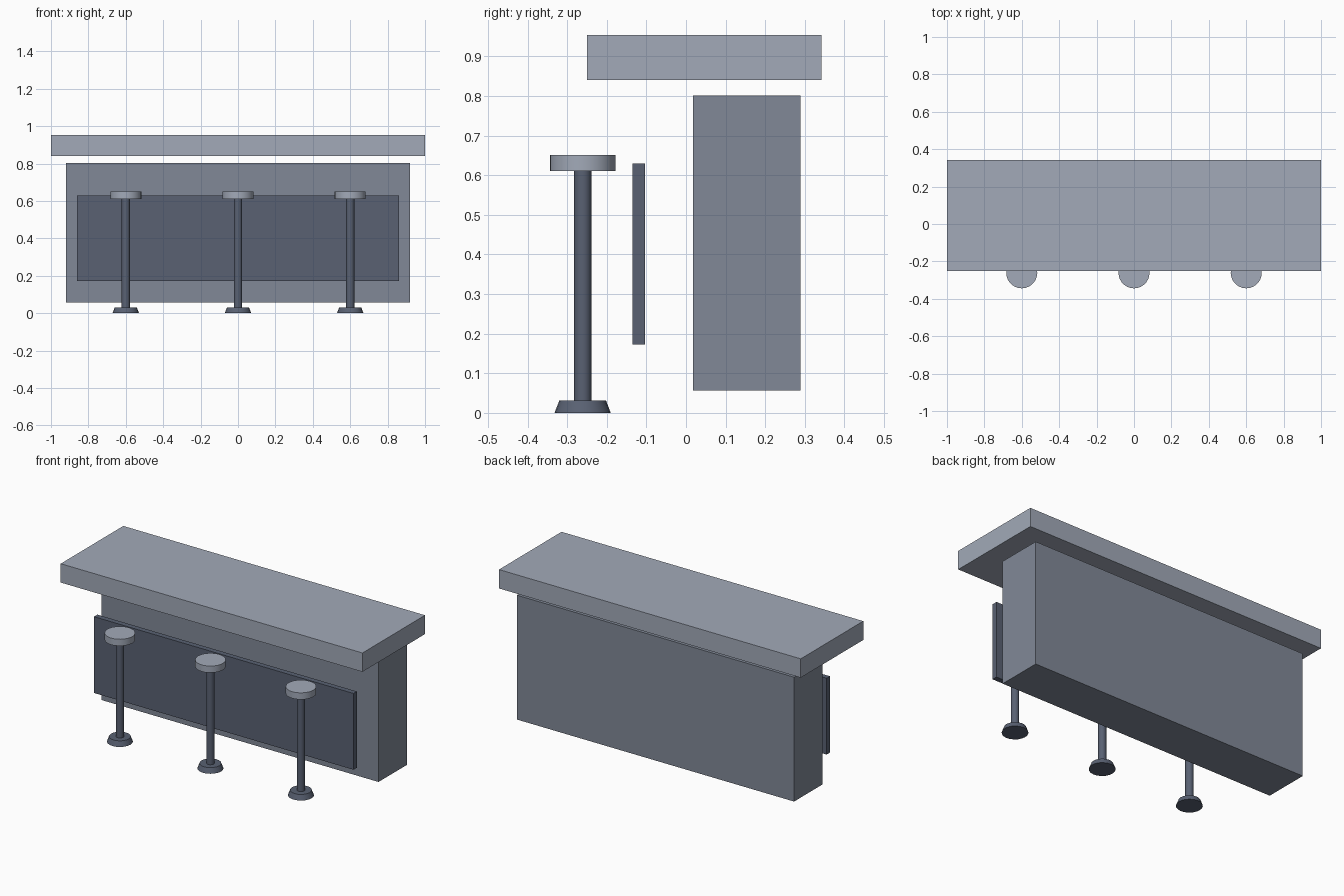
import bpy, bmesh
from math import radians
from mathutils import Matrix

if "Cube" in bpy.data.objects:
    bpy.data.objects.remove(bpy.data.objects["Cube"])


def material(name, rgb):
    mat = bpy.data.materials.new(name)
    mat.diffuse_color = (*rgb, 1)
    mat.use_nodes = True
    mat.node_tree.nodes["Principled BSDF"].inputs["Base Color"].default_value = mat.diffuse_color
    return mat


LIGHT = material("light_slate", (0.36, 0.40, 0.48))
MID = material("mid_slate", (0.22, 0.25, 0.31))
DARK = material("dark_slate", (0.10, 0.12, 0.17))


def finish(name, bm, mat, smooth=False):
    mesh = bpy.data.meshes.new(name)
    bm.to_mesh(mesh)
    bm.free()
    mesh.materials.append(mat)
    obj = bpy.data.objects.new(name, mesh)
    bpy.context.collection.objects.link(obj)
    if smooth:
        bpy.ops.object.select_all(action='DESELECT')
        obj.select_set(True)
        bpy.context.view_layer.objects.active = obj
        bpy.ops.object.shade_smooth_by_angle(angle=radians(35))
    return obj


def box(name, mat, half_x, y0, y1, z0, z1):
    bm = bmesh.new()
    m = Matrix.Translation((0, (y0 + y1) / 2, (z0 + z1) / 2)) @ Matrix.Diagonal(
        (2 * half_x, y1 - y0, z1 - z0, 1))
    bmesh.ops.create_cube(bm, size=1, matrix=m)
    return finish(name, bm, mat)


def disc(name, mat, x, y, z0, z1, r0, r1, sides):
    bm = bmesh.new()
    bmesh.ops.create_cone(bm, cap_ends=True, segments=sides, radius1=r0, radius2=r1,
                          depth=z1 - z0, matrix=Matrix.Translation((x, y, (z0 + z1) / 2)))
    return finish(name, bm, mat, smooth=True)


# Counter: floating top, cabinet body and front panel
box("countertop", LIGHT, 1.0, -0.25, 0.342, 0.841, 0.954)
box("counter_body", MID, 0.919, 0.018, 0.289, 0.057, 0.802)
box("front_panel", DARK, 0.86, -0.135, -0.103, 0.173, 0.63)

# Three bar stools
for side, x in (("left", -0.6), ("middle", 0.0), ("right", 0.6)):
    y = -0.261
    disc(f"{side}_stool_base", DARK, x, y, 0.0, 0.031, 0.071, 0.059, 20)
    disc(f"{side}_stool_pole", DARK, x, y, 0.031, 0.611, 0.022, 0.022, 16)
    disc(f"{side}_stool_seat", LIGHT, x, y, 0.611, 0.651, 0.083, 0.083, 28)
